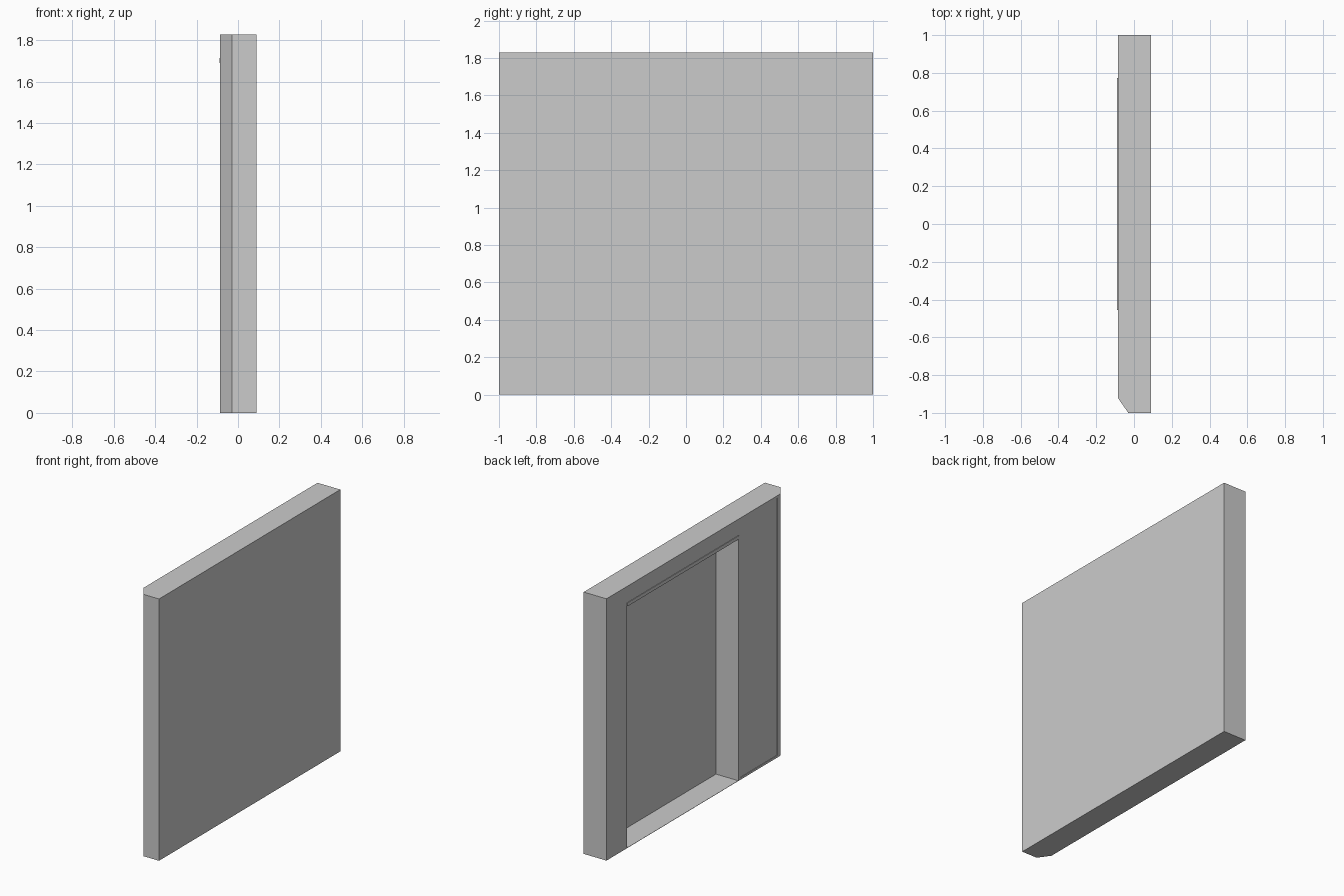
import bpy, bmesh

if "Cube" in bpy.data.objects:
    bpy.data.objects.remove(bpy.data.objects["Cube"])

HEIGHT = 1.828
X_OPEN, X_BACK = -0.086, 0.09


def prism(name, outline, z0, z1):
    """Extrude an xy outline between two heights."""
    bm = bmesh.new()
    base = bm.faces.new([bm.verts.new((x, y, z0)) for x, y in outline])
    top = bmesh.ops.extrude_face_region(bm, geom=[base])["geom"]
    bmesh.ops.translate(bm, vec=(0, 0, z1 - z0),
                        verts=[v for v in top if isinstance(v, bmesh.types.BMVert)])
    bmesh.ops.recalc_face_normals(bm, faces=bm.faces)
    mesh = bpy.data.meshes.new(name)
    bm.to_mesh(mesh)
    bm.free()
    obj = bpy.data.objects.new(name, mesh)
    bpy.context.collection.objects.link(obj)
    return obj


def box(name, x, y, z):
    return prism(name, [(x[0], y[0]), (x[1], y[0]), (x[1], y[1]), (x[0], y[1])], *z)


def cut(target, cutter):
    """Subtract the cutter, then remove it."""
    cutter.hide_render = True
    mod = target.modifiers.new("cut", "BOOLEAN")
    mod.operation, mod.solver, mod.object = "DIFFERENCE", "EXACT", cutter
    bpy.context.view_layer.objects.active = target
    bpy.ops.object.modifier_apply(modifier=mod.name)
    bpy.data.objects.remove(cutter)


# Body with one chamfered vertical corner
body = prism("body", [(-0.03, -1), (X_BACK, -1), (X_BACK, 1), (X_OPEN, 1), (X_OPEN, -0.92)],
             0, HEIGHT)

# Large open bay, leaving a thin back sheet and floor
cut(body, box("bay_cutter", (-0.2, 0.087), (-0.455, 0.773), (0.002, 1.69)))

# Shallow framed panel beside the bay
cut(body, box("panel_cutter", (-0.2, X_OPEN + 0.004), (-0.888, -0.48), (0.015, HEIGHT - 0.015)))

# Slim lip along the top of the bay
box("bay_lip", (-0.09, X_OPEN + 0.004), (-0.455, 0.773), (1.69, 1.714))
